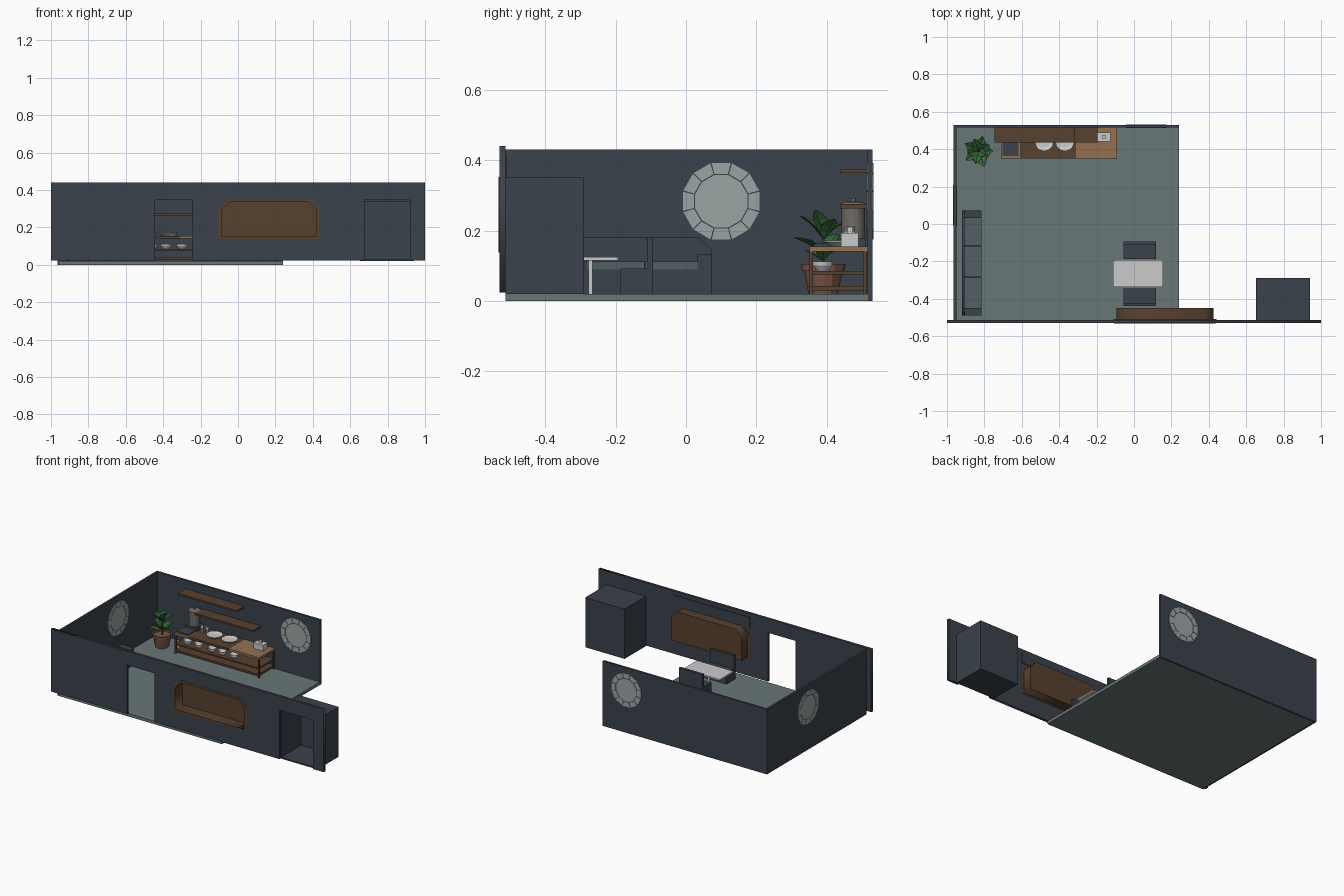
import bpy, bmesh, math
from mathutils import Vector, Matrix

if "Cube" in bpy.data.objects:
    bpy.data.objects.remove(bpy.data.objects["Cube"])


def mat(name, r, g, b):
    m = bpy.data.materials.new(name)
    m.diffuse_color = (r, g, b, 1)
    m.use_nodes = True
    m.node_tree.nodes["Principled BSDF"].inputs["Base Color"].default_value = m.diffuse_color
    return m


DARK = mat("slate", .043, .054, .07)
FLOOR = mat("floor_green", .14, .185, .18)
WOOD = mat("dark_wood", .095, .053, .028)
OAK = mat("light_wood", .29, .165, .08)
WHITE = mat("white", .6, .62, .63)
GLASS = mat("glass", .33, .37, .37)
SEAT = mat("seat_grey", .085, .115, .13)
STEEL = mat("steel", .16, .145, .13)
CLAY = mat("clay", .2, .09, .065)
LEAF = mat("leaf", .035, .14, .04)


def from_bm(name, bm, m):
    bmesh.ops.recalc_face_normals(bm, faces=bm.faces)
    me = bpy.data.meshes.new(name)
    bm.to_mesh(me)
    bm.free()
    me.materials.append(m)
    o = bpy.data.objects.new(name, me)
    bpy.context.collection.objects.link(o)
    return o


def box(name, x0, x1, y0, y1, z0, z1, m):
    bm = bmesh.new()
    bmesh.ops.create_cube(bm, size=1)
    for v in bm.verts:
        v.co = ((x0 + x1) / 2 + v.co.x * (x1 - x0), (y0 + y1) / 2 + v.co.y * (y1 - y0),
                (z0 + z1) / 2 + v.co.z * (z1 - z0))
    return from_bm(name, bm, m)


def lathe(name, x, y, prof, m, n=16):
    """Spin (radius, z) points round a vertical axis; closed at both ends."""
    bm = bmesh.new()
    rings = [[bm.verts.new((x + r * math.cos(math.tau * i / n), y + r * math.sin(math.tau * i / n), z))
              for i in range(n)] for r, z in prof]
    for a, b in zip(rings, rings[1:]):
        for i in range(n):
            bm.faces.new((a[i], a[(i + 1) % n], b[(i + 1) % n], b[i]))
    bm.faces.new(rings[0])
    bm.faces.new(rings[-1])
    return from_bm(name, bm, m)


def panel(name, loops, y0, y1, m):
    """Flat x-z outline with holes, extruded from y0 to y1."""
    cu = bpy.data.curves.new(name, 'CURVE')
    cu.dimensions = '2D'
    cu.fill_mode = 'BOTH'
    cu.extrude = (y1 - y0) / 2
    for pts in loops:
        s = cu.splines.new('POLY')
        s.points.add(len(pts) - 1)
        for p, (x, z) in zip(s.points, pts):
            p.co = (x, z, 0, 1)
        s.use_cyclic_u = True
    tmp = bpy.data.objects.new(name, cu)
    bpy.context.collection.objects.link(tmp)
    bpy.context.view_layer.update()
    me = bpy.data.meshes.new_from_object(tmp.evaluated_get(bpy.context.evaluated_depsgraph_get()))
    bpy.data.objects.remove(tmp)
    me.transform(Matrix.Translation((0, (y0 + y1) / 2, 0)) @ Matrix.Rotation(math.pi / 2, 4, 'X'))
    me.materials.clear()
    me.materials.append(m)
    o = bpy.data.objects.new(name, me)
    bpy.context.collection.objects.link(o)
    return o


def arch(x0, x1, z0, z1, c):
    return [(x0, z0), (x1, z0), (x1, z1 - c), (x1 - c, z1), (x0 + c, z1), (x0, z1 - c)]


# Shell: floor, back wall, left wall
box("floor", -.955, .24, -.512, .517, 0, .02, FLOOR)
box("back_wall", -.965, .24, .515, .53, 0, .43, DARK)
box("left_wall", -.965, -.95, -.512, .515, 0, .43, DARK)

# Front wall with doorway, window and entrance openings
wall = [(-1, .024), (-.443, .024), (-.443, .348), (-.243, .348), (-.243, .024), (.675, .024),
        (.675, .348), (.92, .348), (.92, .024), (1, .024), (1, .44), (-1, .44)]
panel("front_wall", [wall, arch(-.1, .43, .145, .345, .045)], -.53, -.512, DARK)

# Display window: trim, hollow surround and back panel
outer = arch(-.107, .437, .138, .352, .05)
inner = arch(-.088, .418, .152, .338, .042)
panel("window_trim", [outer, inner], -.532, -.51, WOOD)
panel("window_surround", [arch(-.094, .424, .146, .344, .044), inner], -.512, -.452, WOOD)
panel("window_back", [arch(-.094, .424, .146, .344, .044)], -.454, -.448, WOOD)
box("window_header", -.11, .44, -.512, -.508, .345, .415, DARK)

# Entrance box behind the right opening
for n, a in {"left": (.653, .675, -.512, -.29, .02, .348), "right": (.92, .942, -.512, -.29, .02, .348),
             "back": (.653, .942, -.302, -.29, .02, .348), "top": (.653, .942, -.512, -.29, .338, .35),
             "floor": (.653, .942, -.512, -.29, .02, .03)}.items():
    box("entrance_" + n, *a, DARK)


# Round windows: twelve-sided pane and ring of blocks, through the wall
def round_window(name, centre, axis_x):
    for part, r0, r1 in (("pane", 0, .077), ("ring", .08, .112)):
        bm = bmesh.new()
        t = .01
        for k in range(12):
            a0, a1 = [math.radians(15 + 30 * k + d) for d in
                      ((1.0, 29.0) if r0 else (0, 30))]
            pts = [(r0, a0), (r1, a0), (r1, a1), (r0, a1)] if r0 else [(r1, a0)]
            vs = [(r * math.cos(a), r * math.sin(a)) for r, a in pts]
            if r0:
                lo = [bm.verts.new((u, -t, w)) for u, w in vs]
                hi = [bm.verts.new((u, t, w)) for u, w in vs]
                bm.faces.new(lo)
                bm.faces.new(hi)
                for i in range(4):
                    bm.faces.new((lo[i], lo[(i + 1) % 4], hi[(i + 1) % 4], hi[i]))
        if not r0:
            bmesh.ops.create_cone(bm, cap_ends=True, segments=12, radius1=r1, radius2=r1, depth=.019,
                                  matrix=Matrix.Rotation(math.pi / 2, 4, 'X') @ Matrix.Rotation(math.radians(15), 4, 'Z'))
        o = from_bm(f"{name}_{part}", bm, GLASS)
        o.location = centre
        if axis_x:
            o.rotation_euler.z = math.pi / 2


round_window("back_round_window", (.065, .5225, .283), False)
round_window("left_round_window", (-.9575, .1, .283), True)

# Wall shelves
box("upper_shelf", -.745, -.315, .437, .515, .363, .375, WOOD)
box("lower_shelf", -.625, -.195, .437, .515, .263, .275, WOOD)

# Serving counter: tops, shelves and posts
box("counter_left_top", -.71, -.61, .35, .515, .14, .155, OAK)
box("counter_mid_top", -.61, -.31, .35, .515, .14, .155, WOOD)
box("counter_right_top", -.31, -.09, .35, .515, .14, .155, OAK)
box("counter_middle_shelf", -.705, -.095, .352, .515, .075, .085, WOOD)
box("counter_bottom_shelf", -.705, -.095, .352, .515, .03, .043, WOOD)
for i, x in enumerate((-.71, -.1)):
    for j, y in enumerate((.35, .503)):
        box(f"counter_post_{i}{j}", x, x + .01, y, y + .01, .02, .142, WOOD)

# Counter goods
for i, x in enumerate((-.64, -.56, -.46, -.385, -.3)):
    lathe(f"bowl_{i}", x, .388, [(.016, .085), (.028, .1), (.03, .112), (.026, .112), (.014, .092)], WHITE)
for i, x in enumerate((-.48, -.37)):
    lathe(f"plate_{i}", x, .44, [(.03, .155), (.05, .168), (.05, .172), (.03, .165)], WHITE, 20)
box("brewer_tray", -.703, -.617, .363, .438, .155, .163, DARK)
box("brewer_base", -.695, -.61, .438, .51, .155, .178, DARK)
lathe("brewer_urn", -.652, .475, [(.033, .17), (.033, .265), (.037, .267), (.037, .275), (.028, .281),
                                 (.007, .283), (.007, .292)], STEEL)
for i, (x, y) in enumerate(((-.585, .46), (-.56, .475), (-.545, .455))):
    lathe(f"bottle_{i}", x, y, [(.012, .155), (.012, .185), (.005, .197), (.005, .212)], GLASS, 10)
box("white_box", -.195, -.125, .44, .49, .155, .193, WHITE)
box("white_box_knob", -.17, -.15, .458, .472, .193, .21, WHITE)

# Potted plant
PX, PY = -.83, .39
lathe("plant_pot", PX, PY, [(.042, .02), (.055, .085), (.061, .085), (.063, .105), (.054, .105), (.052, .095)], CLAY, 12)
bm = bmesh.new()
leaves = [(0, .11, 50, .08), (75, .12, 40, .08), (150, .13, 50, .09), (215, .11, 35, .08), (290, .13, 45, .09),
          (30, .17, 60, .08), (110, .175, 50, .075), (190, .17, 62, .08), (255, .175, 58, .085), (330, .18, 75, .08)]
for ang, z, tilt, size in leaves:
    rot = Matrix.Rotation(math.radians(ang), 4, 'Z') @ Matrix.Rotation(-math.radians(tilt), 4, 'Y')
    base = Vector((PX, PY, z))
    rows = []
    for t, w in ((.12, .03), (.4, .24), (.7, .3), (.95, .16), (1.1, .01)):
        rows.append([bm.verts.new(base + rot @ Vector((t * size, s * w * size, abs(s) * w * .35 * size - .25 * size * t * t)))
                     for s in (-1, 0, 1)])
    for a, b in zip(rows, rows[1:]):
        for i in range(2):
            bm.faces.new((a[i], a[i + 1], b[i + 1], b[i]))
o = from_bm("plant_leaves", bm, LEAF)
o.modifiers.new("thickness", 'SOLIDIFY').thickness = .002
lathe("plant_stem", PX, PY, [(.005, .09), (.003, .2)], LEAF, 6)

# Bench sofa along the left wall
back = panel("sofa_back", [arch(-.49, .073, .02, .18, .035)], -.0075, .0075, DARK)
back.location.x = -.913
back.rotation_euler.z = math.pi / 2
box("sofa_base", -.92, -.818, -.455, .038, .02, .09, DARK)
for i, (y0, y1) in enumerate(((-.452, -.287), (-.284, -.118), (-.115, .033))):
    box(f"sofa_cushion_{i}", -.906, -.815, y0, y1, .09, .112, SEAT)
for n, y in (("front", -.49), ("rear", .033)):
    box(f"sofa_{n}_arm", -.92, -.815, y, y + .04, .02, .132, DARK)

# Table and two facing chairs
box("table_top", -.112, .155, -.337, -.193, .115, .125, WHITE)
box("table_leg", .013, .03, -.277, -.266, .02, .116, WHITE)
for n, s in (("rear", 1), ("front", -1)):
    ys = lambda a, b: sorted((-.266 + s * a, -.266 + s * b))
    box(f"{n}_chair_seat", -.055, .118, *ys(.08, .158), .02, .092, DARK)
    box(f"{n}_chair_back", -.055, .118, *ys(.156, .173), .02, .18, DARK)
